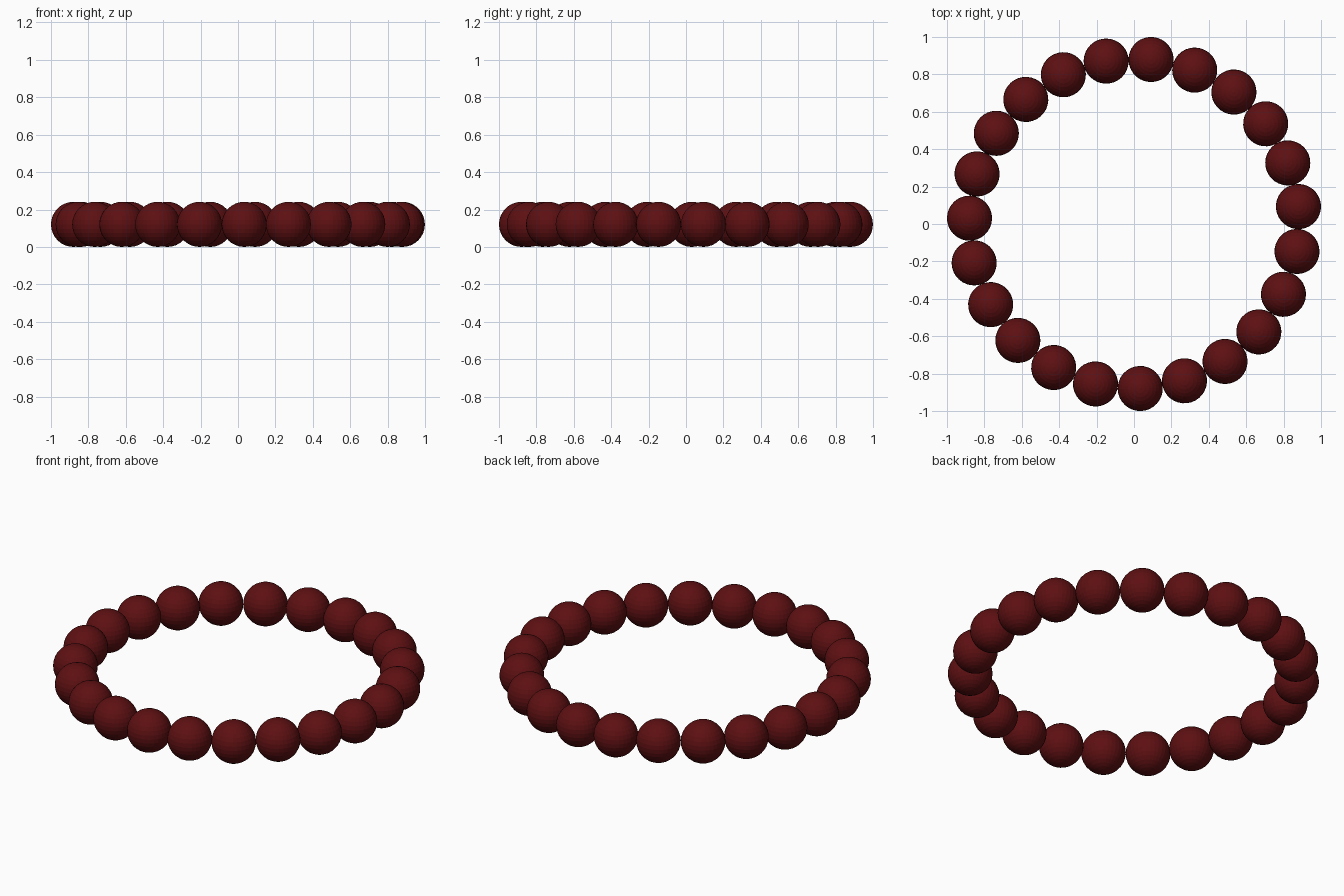
import bpy
import math

if "Cube" in bpy.data.objects:
    bpy.data.objects.remove(bpy.data.objects["Cube"], do_unlink=True)

BEADS = 23
RING_RADIUS = 0.882
BEAD_RADIUS = 0.1205
START = math.radians(84.2)
OFFSET = 0.002  # centres the odd-numbered ring on its bounds

# Dark red bead colour
red = bpy.data.materials.new("dark_red")
red.use_nodes = True
colour = (0.11, 0.005, 0.006, 1)
red.diffuse_color = colour
red.node_tree.nodes["Principled BSDF"].inputs["Base Color"].default_value = colour

# One faceted bead, shared by the whole ring
bpy.ops.mesh.primitive_uv_sphere_add(segments=32, ring_count=16, radius=BEAD_RADIUS)
first = bpy.context.object
first.data.name = "bead"
first.data.materials.append(red)

# Beads touching one another around the bracelet
for i in range(BEADS):
    bead = first if i == 0 else first.copy()
    if i:
        bpy.context.collection.objects.link(bead)
    bead.name = f"bead_{i + 1}"
    angle = START - i * math.tau / BEADS
    bead.location = (RING_RADIUS * math.cos(angle) + OFFSET,
                     RING_RADIUS * math.sin(angle) + OFFSET,
                     BEAD_RADIUS)
    bead.rotation_euler.z = angle
